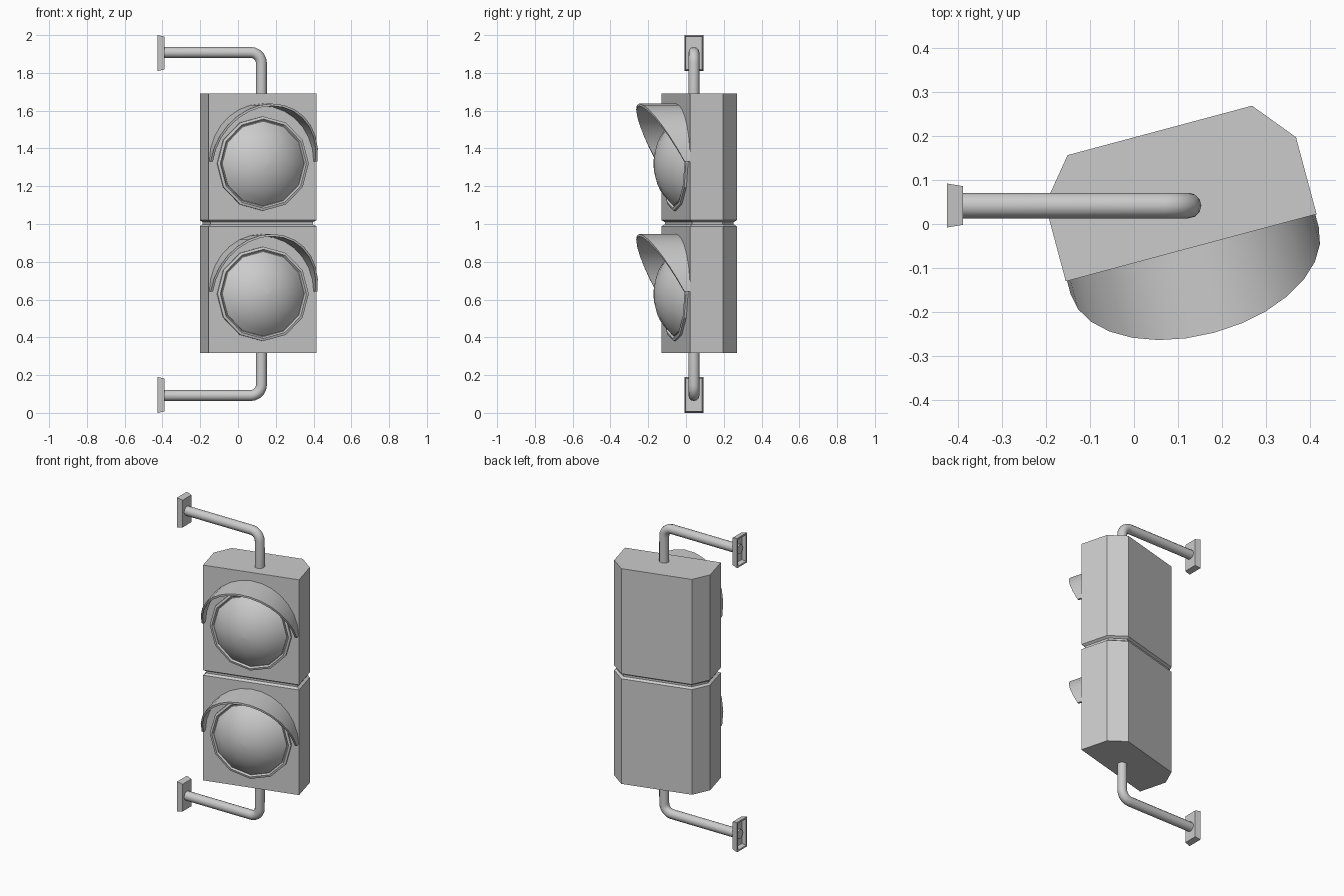
import bpy, bmesh
from math import sin, cos, pi, radians, sqrt, asin
from mathutils import Matrix

if "Cube" in bpy.data.objects:
    bpy.data.objects.remove(bpy.data.objects["Cube"])

# The signal head is turned 15 degrees; its local origin is the middle of the front face
HEAD = Matrix.Translation((0.13, -0.054, 0)) @ Matrix.Rotation(radians(15), 4, 'Z')
LENS_HEIGHTS = {"lower": 0.63, "upper": 1.32}
PIPE_X, PIPE_Y, PIPE_R = 0.124, 0.042, 0.029


def loft(name, sections, matrix=Matrix(), smooth=None):
    """Skin a list of closed sections and cap both ends."""
    bm = bmesh.new()
    rings = [[bm.verts.new(p) for p in s] for s in sections]
    n = len(rings[0])
    for a, b in zip(rings, rings[1:]):
        for i in range(n):
            j = (i + 1) % n
            bm.faces.new((a[i], a[j], b[j], b[i]))
    bm.faces.new(rings[0])
    bm.faces.new(rings[-1])
    bmesh.ops.remove_doubles(bm, verts=bm.verts, dist=1e-5)
    bmesh.ops.recalc_face_normals(bm, faces=bm.faces)
    mesh = bpy.data.meshes.new(name)
    bm.to_mesh(mesh)
    bm.free()
    obj = bpy.data.objects.new(name, mesh)
    bpy.context.collection.objects.link(obj)
    obj.matrix_world = matrix
    if smooth:
        bpy.ops.object.select_all(action='DESELECT')
        obj.select_set(True)
        bpy.context.view_layer.objects.active = obj
        bpy.ops.object.shade_smooth_by_angle(angle=radians(smooth))
    return obj


# Housing: chamfered hexagon with a groove between the two lamps
def housing_section(z, inset):
    w, s, b, c = 0.295 - inset, 0.181, 0.276 - inset, 0.217 - inset * 0.5
    return [(-w, inset, z), (w, inset, z), (w, s, z), (c, b, z), (-c, b, z), (-w, s, z)]


loft("housing", [housing_section(z, i) for z, i in
                 ((0.318, 0), (0.988, 0), (0.998, 0.015), (1.01, 0.015), (1.02, 0), (1.69, 0))], HEAD)


def circle(r, depth, z, n=12):
    return [(r * cos(2 * pi * i / n), -depth, z + r * sin(2 * pi * i / n)) for i in range(n)]


def visor_section(a, z):
    depth = 0.03 + 0.17 * sin(a)
    def point(off, d):
        return ((0.292 - off) * cos(a), -d, z + (0.305 - off) * sin(a))
    return [point(0, -0.005), point(0, depth), point(0.012, depth), point(0.012, -0.005)]


for level, z in LENS_HEIGHTS.items():
    # Bezel around the lens
    loft(level + "_bezel", [circle(r, d, z) for r, d in
                            ((0.25, -0.005), (0.25, 0.012), (0.236, 0.016), (0.228, 0.006))], HEAD)
    # Domed lens: a spherical cap
    base, height = 0.224, 0.1
    R = (base ** 2 + height ** 2) / (2 * height)
    angles = [asin(base / R) * (1 - k / 6) for k in range(7)]
    cap = [circle(max(R * sin(t), 0.002), 0.012 + height - R * (1 - cos(t)), z) for t in angles]
    loft(level + "_lens", [circle(base, -0.005, z)] + cap, HEAD, 40)
    # Visor: half hood with a slanted rim
    loft(level + "_visor", [visor_section(pi * k / 14, z + 0.012) for k in range(15)], HEAD, 35)


# Wall plate: tapered shell, hollow at the back
def plate_section(x, hy, hz, z):
    return [(x, PIPE_Y + sy * hy, z + sz * hz) for sy, sz in ((-1, -1), (1, -1), (1, 1), (-1, 1))]


for level, sign in (("lower", -1), ("upper", 1)):
    plate_z = 1 + sign * 0.905
    loft(level + "_wall_plate", [plate_section(x, hy, hz, plate_z) for x, hy, hz in
                                 ((-0.399, 0.034, 0.078), (-0.425, 0.040, 0.085),
                                  (-0.425, 0.050, 0.095), (-0.389, 0.044, 0.087))])

    # Bent support pipe from the plate into the housing
    pipe_z, bend = 1 + sign * 0.908, 0.056
    path = [(-0.41, pipe_z)]
    for k in range(6):
        a = pi / 2 * k / 5
        path.append((PIPE_X - bend + bend * sin(a), pipe_z - sign * bend * (1 - cos(a))))
    path.append((PIPE_X, 1 + sign * 0.66))
    curve = bpy.data.curves.new(level + "_support_pipe", 'CURVE')
    curve.dimensions = '3D'
    curve.bevel_depth = PIPE_R
    curve.bevel_resolution = 4
    curve.use_fill_caps = True
    spline = curve.splines.new('POLY')
    spline.points.add(len(path) - 1)
    for p, (x, z) in zip(spline.points, path):
        p.co = (x, PIPE_Y, z, 1)
    spline.use_smooth = True
    pipe = bpy.data.objects.new(level + "_support_pipe", curve)
    bpy.context.collection.objects.link(pipe)
